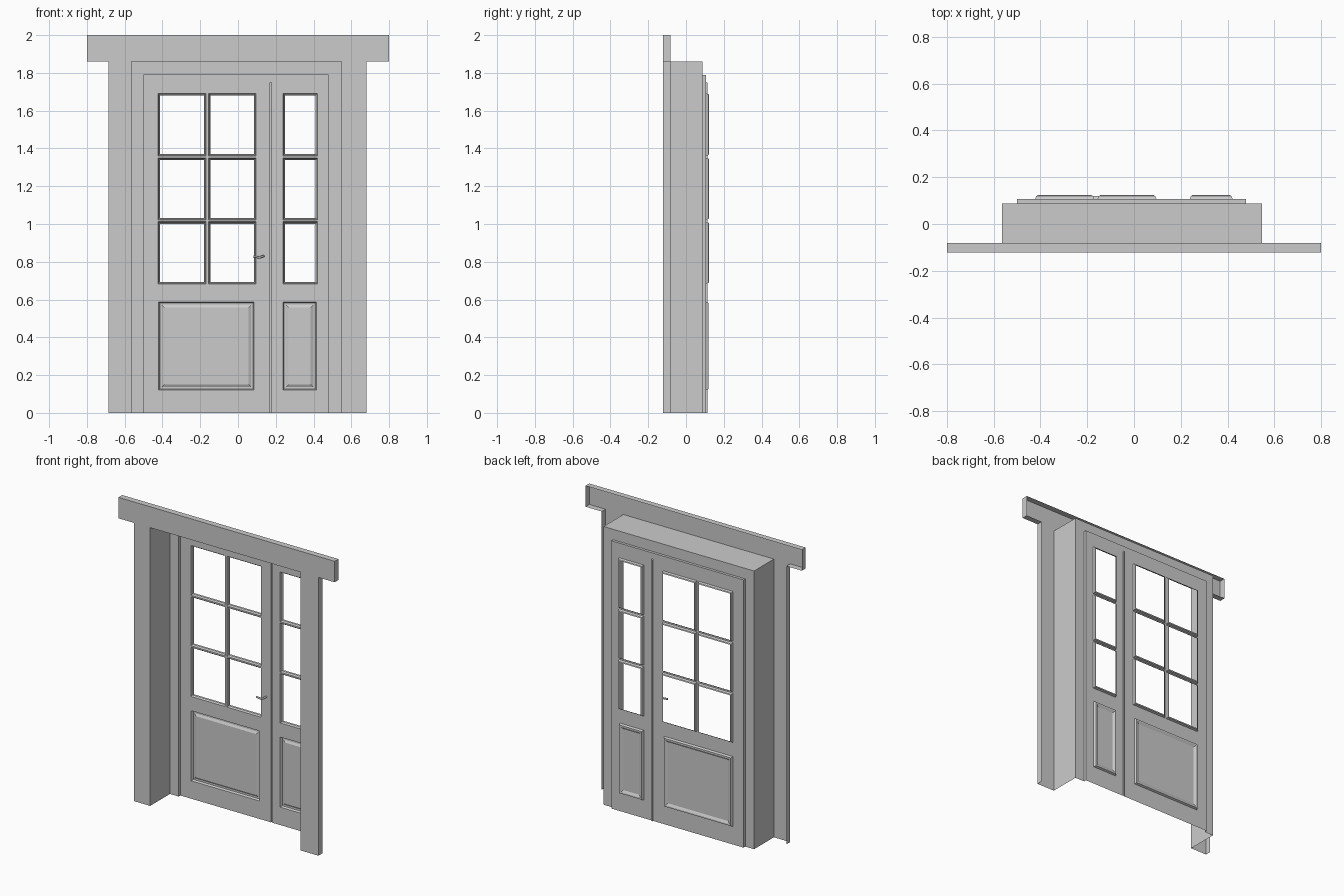
import bpy, bmesh

if "Cube" in bpy.data.objects:
    bpy.data.objects.remove(bpy.data.objects["Cube"])

FRONT, RETURN, JAMB, LEAF, BACK = -0.121, -0.081, 0.088, 0.106, 0.123


def finish(name, bm):
    bmesh.ops.remove_doubles(bm, verts=bm.verts, dist=0.0005)
    bmesh.ops.recalc_face_normals(bm, faces=bm.faces)
    # open sheets: make the mostly front-facing side the outside
    if sum(f.normal.y * f.calc_area() for f in bm.faces) > 0:
        bmesh.ops.reverse_faces(bm, faces=bm.faces)
    me = bpy.data.meshes.new(name)
    bm.to_mesh(me)
    bm.free()
    ob = bpy.data.objects.new(name, me)
    bpy.context.collection.objects.link(ob)
    return ob


def face(bm, pts):
    bm.faces.new([bm.verts.new(p) for p in pts])


def rect(bm, x0, x1, z0, z1, y):
    face(bm, [(x0, y, z0), (x1, y, z0), (x1, y, z1), (x0, y, z1)])


def band(bm, path, y0, y1):
    """Sheet swept in depth along an (x, z) path."""
    for (ax, az), (bx, bz) in zip(path, path[1:]):
        face(bm, [(ax, y0, az), (bx, y0, bz), (bx, y1, bz), (ax, y1, az)])


def rings(bm, box, steps):
    """Mitred moulding inside a rectangle; steps are (inset, y)."""
    x0, x1, z0, z1 = box
    loops = [[(x0 + d, y, z0 + d), (x1 - d, y, z0 + d),
              (x1 - d, y, z1 - d), (x0 + d, y, z1 - d)] for d, y in steps]
    for a, b in zip(loops, loops[1:]):
        for i in range(4):
            j = (i + 1) % 4
            face(bm, [a[i], a[j], b[j], b[i]])
    return loops[-1]


def sheet(bm, outer, holes, y):
    """Flat sheet with rectangular holes, laid out on a grid of cuts."""
    xs = sorted({outer[0], outer[1], *(v for h in holes for v in h[:2])})
    zs = sorted({outer[2], outer[3], *(v for h in holes for v in h[2:])})
    for x0, x1 in zip(xs, xs[1:]):
        for z0, z1 in zip(zs, zs[1:]):
            cx, cz = (x0 + x1) / 2, (z0 + z1) / 2
            if not any(h[0] < cx < h[1] and h[2] < cz < h[3] for h in holes):
                rect(bm, x0, x1, z0, z1, y)


XL, XR, TOP = -0.565, 0.548, 1.86      # clear opening of the surround
DL, DR, DT = -0.5, 0.478, 1.79         # door opening

# Wide header board with returned edges
bm = bmesh.new()
rect(bm, -0.8, 0.8, TOP, 2.0, FRONT)
band(bm, [(-0.685, TOP), (-0.8, TOP), (-0.8, 2), (0.8, 2), (0.8, TOP), (0.68, TOP)], FRONT, RETURN)
finish("header_board", bm)

# Side casings
for name, outer, inner in (("left_casing", -0.685, XL), ("right_casing", 0.68, XR)):
    bm = bmesh.new()
    rect(bm, outer, inner, 0, TOP, FRONT)
    band(bm, [(outer, 0), (outer, TOP)], FRONT, RETURN)
    finish(name, bm)

# Deep reveal, then the flat frame and its rebate
bm = bmesh.new()
band(bm, [(XL, 0), (XL, TOP), (XR, TOP), (XR, 0)], FRONT, JAMB)
sheet(bm, (XL, XR, 0, TOP), [(DL, DR, 0, DT)], JAMB)
band(bm, [(DL, 0), (DL, DT), (DR, DT), (DR, 0)], JAMB, LEAF)
finish("reveal_and_frame", bm)

# Door leaves with glazed openings and a moulded lower panel
rows = [(0.683, 1.012), (1.022, 1.35), (1.36, 1.692)]


def leaf(name, x0, x1, columns, panel):
    bm = bmesh.new()
    panes = [(*c, *r) for c in columns for r in rows]
    sheet(bm, (x0, x1, 0, DT), panes + [panel], LEAF)
    for p in panes:
        rings(bm, p, [(0, LEAF), (0.005, 0.119), (0.011, BACK)])
    last = rings(bm, panel, [(0, LEAF), (0.006, 0.119), (0.016, 0.119), (0.03, 0.111)])
    face(bm, last)
    return finish(name, bm)


leaf("main_door", DL, 0.169, [(-0.423, -0.17), (-0.156, 0.096)], (-0.42, 0.086, 0.12, 0.588))
leaf("side_door", 0.177, DR, [(0.238, 0.422)], (0.238, 0.415, 0.12, 0.588))

# Narrow groove where the leaves meet
bm = bmesh.new()
for x in (0.169, 0.177):
    band(bm, [(x, 0), (x, 1.75)], LEAF, 0.114)
rect(bm, 0.169, 0.177, 0, 1.75, 0.114)
rect(bm, 0.169, 0.177, 1.75, DT, LEAF)
finish("meeting_groove", bm)

# Lever handle
cu = bpy.data.curves.new("door_handle", 'CURVE')
cu.dimensions = '3D'
cu.bevel_depth = 0.006
cu.bevel_resolution = 1
cu.use_fill_caps = True
sp = cu.splines.new('POLY')
path = [(0.135, LEAF, 0.83), (0.135, 0.082, 0.83), (0.115, 0.076, 0.823), (0.082, 0.078, 0.827)]
sp.points.add(len(path) - 1)
for pt, co in zip(sp.points, path):
    pt.co = (*co, 1)
bpy.context.collection.objects.link(bpy.data.objects.new("door_handle", cu))
